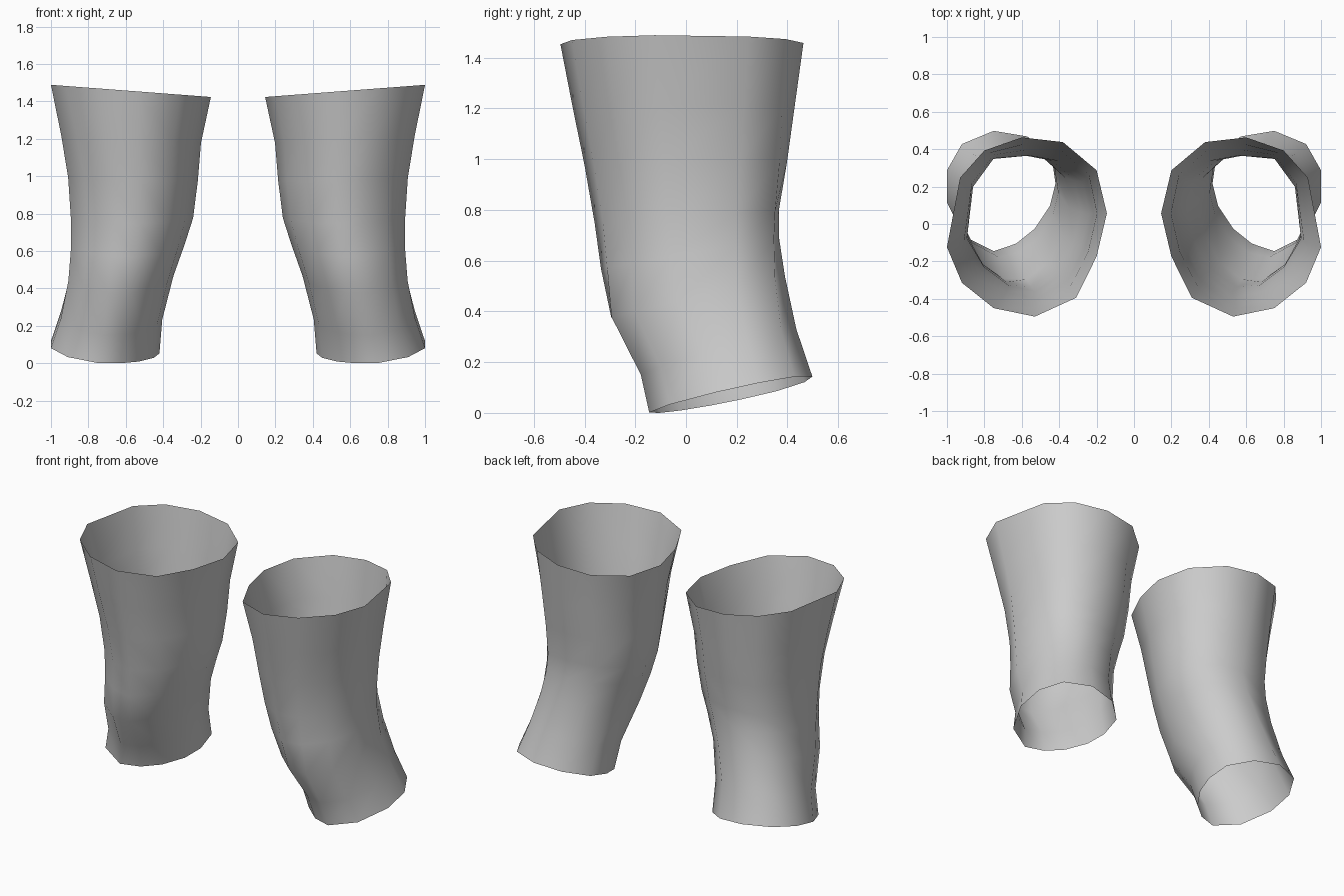
import bpy, bmesh

if "Cube" in bpy.data.objects:
    bpy.data.objects.remove(bpy.data.objects["Cube"])

# Plan outlines at thigh, knee and calf (12 sides, right-hand leg); only the shape matters
THIGH = [(1, -.12), (.92, -.31), (.75, -.445), (.53, -.49), (.31, -.39), (.2, -.17),
         (.145, .06), (.2, .29), (.38, .44), (.6, .465), (.8, .395), (.93, .25)]
KNEE = [(1, .39), (.86, .18), (.66, .045), (.44, 0), (.21, .13), (.065, .34),
        (0, .57), (.05, .81), (.25, .96), (.49, 1), (.78, .98), (.95, .77)]
CALF = [(1, .12), (.91, -.06), (.75, -.14), (.63, -.1), (.53, -.02), (.45, .1),
        (.42, .22), (.44, .36), (.57, .47), (.75, .5), (.92, .43), (1, .29)]
OUTLINES = [THIGH, KNEE, CALF]

# Rings: outline position (0 thigh, 1 knee, 2 calf),
# x min, x max, y min, y max, z front, z back, sideways tilt
RINGS = [
    (0, .145, 1, -.495, .463, 1.458, 1.458, .065),
    (.35, .198, .945, -.445, .427, 1.2, 1.2, .04),
    (.7, .215, .908, -.4, .398, .98, .99, .02),
    (1, .24, .893, -.36, .366, .75, .8, 0),
    (1.1, .285, .893, -.335, .367, .57, .69, 0),
    (1.4, .345, .907, -.295, .39, .38, .54, 0),
    (1.85, .405, .948, -.178, .435, .15, .33, .03),
    (2, .42, 1, -.145, .498, 0, .142, .05),
]


def unit(points):
    """Stretch an outline to the 0..1 square."""
    xs, ys = zip(*points)
    return [((x - min(xs)) / (max(xs) - min(xs)), (y - min(ys)) / (max(ys) - min(ys)))
            for x, y in points]


def ring_points(t, x0, x1, y0, y1, zf, zb, tilt):
    k = min(int(t), 1)
    t -= k
    mixed = [(a[0] * (1 - t) + b[0] * t, a[1] * (1 - t) + b[1] * t)
             for a, b in zip(unit(OUTLINES[k]), unit(OUTLINES[k + 1]))]
    return [(x0 + u * (x1 - x0), y0 + v * (y1 - y0), zf + v * (zb - zf) + tilt * (u - .5))
            for u, v in unit(mixed)]


# Open tube lofted through the rings
bm = bmesh.new()
loops = [[bm.verts.new(p) for p in ring_points(*r)] for r in RINGS]
for upper, lower in zip(loops, loops[1:]):
    for i in range(12):
        j = (i + 1) % 12
        bm.faces.new((upper[i], upper[j], lower[j], lower[i]))
bmesh.ops.recalc_face_normals(bm, faces=bm.faces)
low = min(v.co.z for v in bm.verts)
for v in bm.verts:
    v.co.z -= low
for f in bm.faces:
    f.smooth = True

mesh = bpy.data.meshes.new("knee_sleeves")
bm.to_mesh(mesh)
bm.free()
legs = bpy.data.objects.new("knee_sleeves", mesh)
bpy.context.collection.objects.link(legs)

# Second leg by mirroring across x = 0
mirror = legs.modifiers.new("mirror", 'MIRROR')
mirror.use_axis = (True, False, False)
mirror.use_mirror_merge = False
